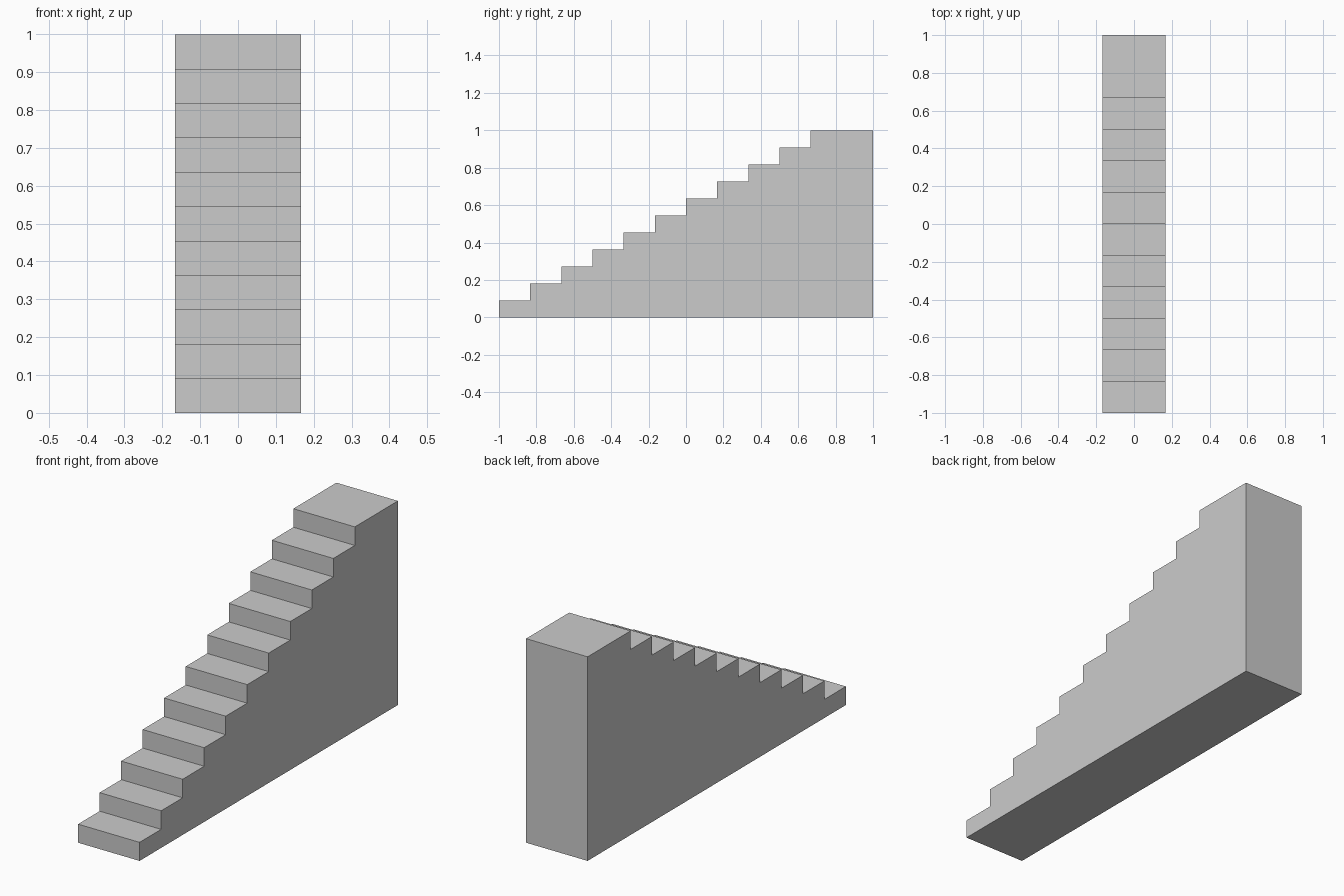
import bpy
import bmesh

if "Cube" in bpy.data.objects:
    bpy.data.objects.remove(bpy.data.objects["Cube"])

STEPS = 11
RISE = 1 / STEPS
RUN = 1 / 6
WIDTH = 1 / 3

# Side profile in (y, z): base, back wall, then the stepped edge
profile = [(1, 0), (1, 1)]
for i in reversed(range(STEPS)):
    y = -1 + i * RUN
    profile += [(y, (i + 1) * RISE), (y, i * RISE)]

# Solid staircase: profile extruded across the width
bm = bmesh.new()
side = bm.faces.new([bm.verts.new((-WIDTH / 2, y, z)) for y, z in profile])
extruded = bmesh.ops.extrude_face_region(bm, geom=[side], use_keep_orig=True)
moved = [g for g in extruded["geom"] if isinstance(g, bmesh.types.BMVert)]
bmesh.ops.translate(bm, verts=moved, vec=(WIDTH, 0, 0))
bmesh.ops.recalc_face_normals(bm, faces=bm.faces)

mesh = bpy.data.meshes.new("staircase")
bm.to_mesh(mesh)
bm.free()
bpy.context.collection.objects.link(bpy.data.objects.new("staircase", mesh))
